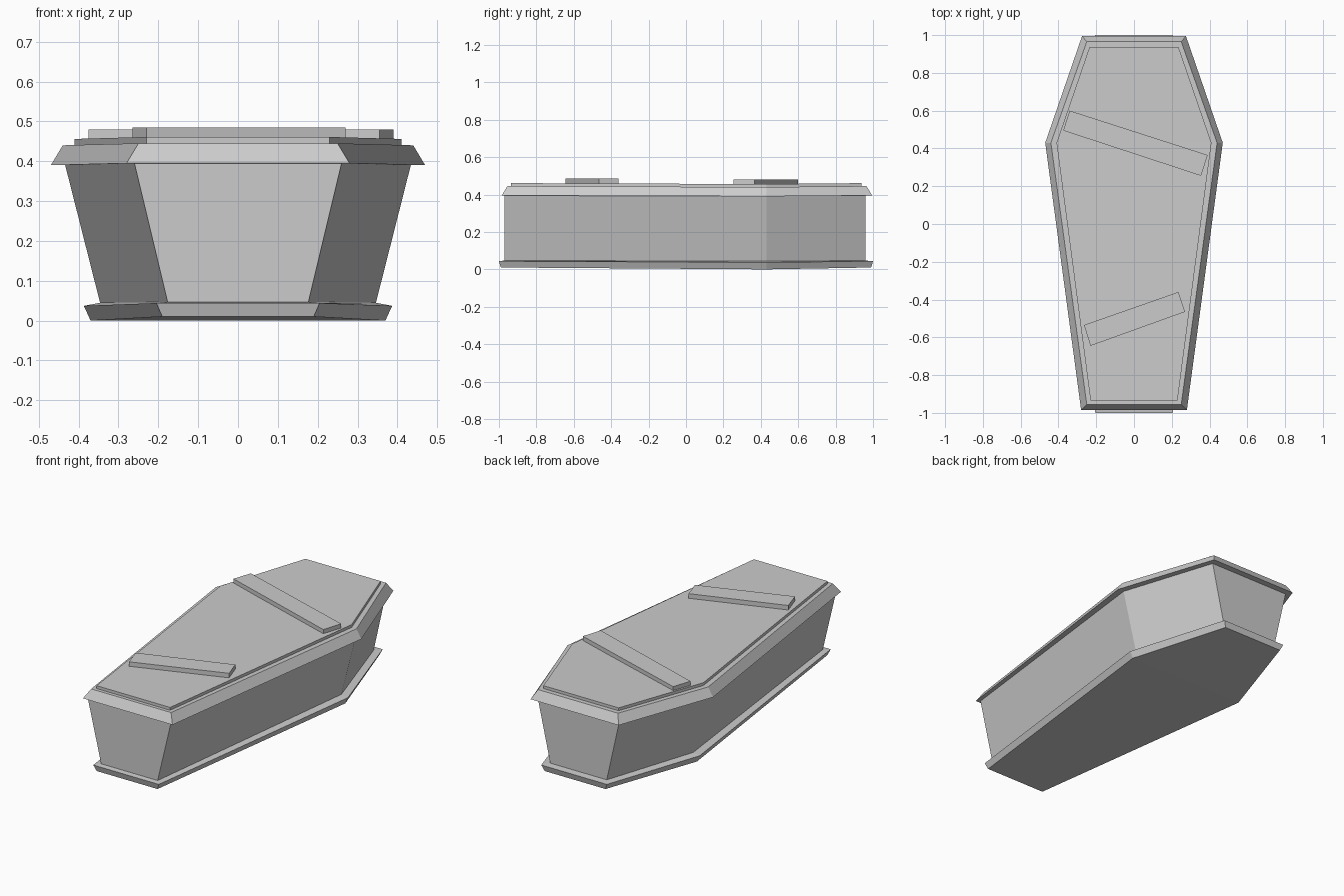
import bpy
import bmesh
from mathutils import Vector

cube = bpy.data.objects.get("Cube")
if cube:
    bpy.data.objects.remove(cube, do_unlink=True)

grey = bpy.data.materials.new("plain grey")
grey.use_nodes = True
GREY = (0.6, 0.6, 0.6, 1.0)
grey.diffuse_color = GREY
grey.node_tree.nodes["Principled BSDF"].inputs["Base Color"].default_value = GREY

SHOULDER_Y = 0.43


def finish(name, bm):
    bmesh.ops.recalc_face_normals(bm, faces=bm.faces)
    mesh = bpy.data.meshes.new(name)
    bm.to_mesh(mesh)
    bm.free()
    mesh.materials.append(grey)
    obj = bpy.data.objects.new(name, mesh)
    bpy.context.collection.objects.link(obj)
    return obj


def hexagon(bm, foot, shoulder, head, front, back, z_end, z_mid):
    """Six-sided ring, wide at the shoulder line."""
    half = [(foot, front, z_end), (shoulder, SHOULDER_Y, z_mid), (head, back, z_end)]
    points = half + [(-x, y, z) for x, y, z in reversed(half)]
    return [bm.verts.new(p) for p in points]


def hex_solid(name, *rings):
    """Stack of rings joined by side walls, with caps folded at the shoulder."""
    bm = bmesh.new()
    loops = [hexagon(bm, *r) for r in rings]
    for low, high in zip(loops, loops[1:]):
        for i in range(6):
            j = (i + 1) % 6
            bm.faces.new((low[i], low[j], high[j], high[i]))
    for ring in (loops[0], loops[-1]):
        bm.faces.new((ring[0], ring[1], ring[4], ring[5]))
        bm.faces.new((ring[1], ring[2], ring[3], ring[4]))
    return finish(name, bm)


def plank(name, corners, bottom, top):
    """Flat board from a four-cornered outline."""
    bm = bmesh.new()
    face = bm.faces.new([bm.verts.new((x, y, bottom)) for x, y in corners])
    out = bmesh.ops.extrude_face_region(bm, geom=[face])
    raised = [v for v in out["geom"] if isinstance(v, bmesh.types.BMVert)]
    bmesh.ops.translate(bm, verts=raised, vec=Vector((0, 0, top - bottom)))
    return finish(name, bm)


# Ring values: foot, shoulder and head half-widths, front y, back y, end z, shoulder z
hex_solid("base_plinth",
          (0.19, 0.37, 0.19, -0.99, 0.99, 0.01, 0.0),
          (0.205, 0.387, 0.205, -1.0, 1.0, 0.044, 0.037),
          (0.175, 0.345, 0.175, -0.97, 0.96, 0.047, 0.045))
hex_solid("coffin_body",
          (0.175, 0.345, 0.175, -0.97, 0.96, 0.04, 0.04),
          (0.26, 0.435, 0.255, -0.97, 0.96, 0.395, 0.395))
hex_solid("lid_rim",
          (0.28, 0.47, 0.275, -0.985, 0.995, 0.395, 0.39),
          (0.25, 0.44, 0.25, -0.955, 0.965, 0.445, 0.44))
hex_solid("lid_panel",
          (0.23, 0.41, 0.235, -0.935, 0.938, 0.44, 0.435),
          (0.23, 0.41, 0.235, -0.935, 0.938, 0.461, 0.456))

# Crooked boards nailed across the lid
plank("upper_board",
      [(-0.34, 0.60), (0.39, 0.365), (0.355, 0.255), (-0.375, 0.495)], 0.45, 0.48)
plank("lower_board",
      [(-0.265, -0.535), (0.235, -0.36), (0.27, -0.465), (-0.23, -0.645)], 0.45, 0.485)
